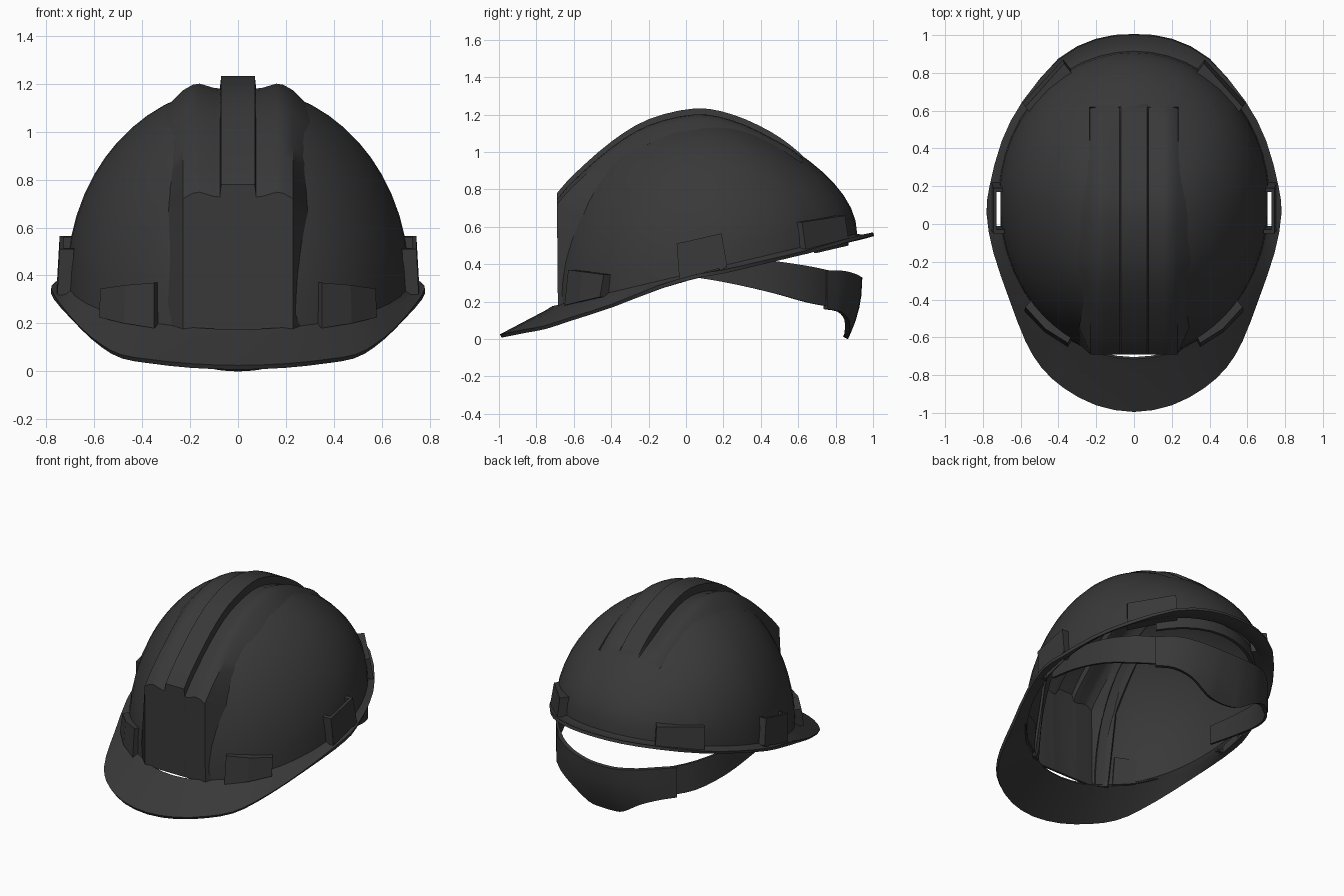
import bpy, bmesh, math
from mathutils import Vector as V

if "Cube" in bpy.data.objects:
    bpy.data.objects.remove(bpy.data.objects["Cube"])

dark = bpy.data.materials.new("dark_plastic")
dark.diffuse_color = (0.04, 0.04, 0.04, 1)
dark.use_nodes = True
dark.node_tree.nodes["Principled BSDF"].inputs["Base Color"].default_value = dark.diffuse_color


def make(name, verts, faces):
    me = bpy.data.meshes.new(name)
    me.from_pydata([tuple(v) for v in verts], [], faces)
    me.materials.append(dark)
    ob = bpy.data.objects.new(name, me)
    bpy.context.collection.objects.link(ob)
    return ob


def finish(ob, angle=35):
    bpy.ops.object.select_all(action='DESELECT')
    ob.select_set(True)
    bpy.context.view_layer.objects.active = ob
    bpy.ops.object.convert(target='MESH')
    bpy.ops.object.shade_smooth_by_angle(angle=math.radians(angle))


def solidify(ob, t, offset=-1):
    m = ob.modifiers.new("thickness", 'SOLIDIFY')
    m.thickness, m.offset = t, offset


def smooth(pts, n, closed=False):
    """Catmull-Rom resampling with n steps per span."""
    p = [V(q) for q in pts]
    p = [p[-1]] + p + p[:2] if closed else [2 * p[0] - p[1]] + p + [2 * p[-1] - p[-2]]
    out = []
    for a, b, c, d in zip(p, p[1:], p[2:], p[3:]):
        for k in range(n):
            t = k / n
            out.append(0.5 * (2 * b + (c - a) * t + (2 * a - 5 * b + 4 * c - d) * t * t
                              + (3 * b - a - 3 * c + d) * t ** 3))
    return out if closed else out + [p[-2]]


def sheet(name, rows, t, offset=-1):
    """Thin skin over a grid of points."""
    w = len(rows[0])
    faces = [(i * w + j, i * w + j + 1, (i + 1) * w + j + 1, (i + 1) * w + j)
             for i in range(len(rows) - 1) for j in range(w - 1)]
    ob = make(name, [v for r in rows for v in r], faces)
    solidify(ob, t, offset)
    finish(ob)
    return ob


def block(name, quad, depth):
    """Mirrored hexahedron: an outer quad pushed back by a vector."""
    q = [V(v) for v in quad]
    ob = make(name, q + [v + V(depth) for v in q],
              [(0, 1, 2, 3), (7, 6, 5, 4)] + [(i, i + 4, (i + 1) % 4 + 4, (i + 1) % 4) for i in range(4)])
    bm = bmesh.new()
    bm.from_mesh(ob.data)
    bmesh.ops.recalc_face_normals(bm, faces=bm.faces)
    bm.to_mesh(ob.data)
    bm.free()
    ob.modifiers.new("both_sides", 'MIRROR')
    finish(ob)
    return ob


def base_z(y):
    return 0.345 + 0.237 * y


# Shell: brim outline, fillet and dome lofted as rings
half = [(0, 1, .57), (.2, .975, .565), (.4, .87, .54), (.59, .65, .475), (.70, .44, .425), (.765, .2, .37),
        (.78, .05, .345), (.745, -.15, .285), (.66, -.4, .185), (.575, -.62, .115), (.49, -.76, .07),
        (.37, -.87, .05), (.2, -.96, .032), (0, -.995, .025)]
outline = smooth(half + [(-x, y, z) for x, y, z in half[-2:0:-1]], 2, True)
base = []
for o in outline:
    a = math.atan2(o.x / .78, (o.y - .03) / .97)
    c = math.cos(a)
    y = .135 + (.78 if c > 0 else .85) * c
    base.append(V((.715 * math.sin(a), y, base_z(y))))
fillet = []
for o, b in zip(outline, base):
    d = V((o.x - b.x, o.y - b.y, 0))
    f = b + d.normalized() * min(.04, d.length * .6)
    f.z = base_z(f.y) - .015
    fillet.append(f)
rings = [outline, fillet]
for k in range(15):
    phi = k / 14 * math.pi / 2
    c, s = max(0, math.cos(phi)), math.sin(phi)
    ring = []
    for b in base:
        t = (b.y - .05) / .86
        p = 1 + .55 * c * t if t > 0 else 1 + .15 * t
        ring.append(V((b.x * c, .05 + (b.y - .05) * c ** p, b.z + (1.19 - b.z) * s)))
    rings.append(ring)
n = len(outline)
shell = make("shell", [v for r in rings for v in r],
             [(r * n + k, (r + 1) * n + k, (r + 1) * n + (k + 1) % n, r * n + (k + 1) % n)
              for r in range(len(rings) - 1) for k in range(n)])

# Opening in the dome underneath the raised centre band
bm = bmesh.new()
bm.from_mesh(shell.data)
bmesh.ops.remove_doubles(bm, verts=bm.verts, dist=1e-4)
for co, no in (((.235, 0, 0), (1, 0, 0)), ((-.235, 0, 0), (1, 0, 0)), ((0, .62, 0), (0, 1, 0))):
    bmesh.ops.bisect_plane(bm, geom=bm.verts[:] + bm.edges[:] + bm.faces[:], plane_co=co, plane_no=no, dist=1e-4)
gone = []
for f in bm.faces:
    c = f.calc_center_median()
    if abs(c.x) < .235 and c.y < .62 and c.z > base_z(c.y) + .01:
        gone.append(f)
bmesh.ops.delete(bm, geom=gone, context='FACES')
bm.to_mesh(shell.data)
bm.free()
solidify(shell, .02)

# Accessory slots cut through the brim
cutter = block("slot_cutter", [(.737, -.025, .2), (.737, .18, .2), (.737, .18, .6), (.737, -.025, .6)], (-.03, 0, 0))
cutter.hide_render = True
m = shell.modifiers.new("slots", 'BOOLEAN')
m.object, m.operation = cutter, 'DIFFERENCE'
finish(shell, 40)
bpy.data.objects.remove(cutter)

# Centre band: ridge, grooves and flat front panel in one skin
path = smooth([(-.69, .78), (-.6, .88), (-.4, 1.055), (-.2, 1.175), (.05, 1.233),
               (.25, 1.2), (.45, 1.11), (.6, 1.005), (.70, .90)], 3)
section = [(.07, 0), (.076, .052), (.10, .05), (.16, .032), (.19, .037), (.23, .06)]


def mirrored(pts):
    return [V((-p[0], p[1], p[2])) for p in pts] + [V(p) for p in reversed(pts)]


rows = [mirrored([(.31, -.62, .17)] + [(x, -.685, .17) for x, d in reversed(section)])]
for p in path:
    y, z = p
    fade = min(1, max(.1, (.68 - y) / .2))
    shift = .16 * max(0, min(1, (-y - .2) / .49))
    row = [(.30, y + shift, z - .13)]
    for x, d in reversed(section):
        row.append((x, y, z - (d if x > .2 else max(d * fade, .06 * (x / .23) ** 2 * (1 - fade)))))
    rows.append(mirrored(row))
sheet("centre_band", rows, .015)

# Side pockets around the slots
block("side_pocket", [(.755, -.025, .32), (.755, .22, .39), (.745, .19, .565), (.745, -.05, .51)], (-.017, 0, 0))
block("side_pocket_front_wall", [(.755, -.01, .31), (.755, -.035, .31), (.745, -.05, .51), (.745, -.03, .515)],
      (-.06, 0, 0))
block("side_pocket_rear_wall", [(.755, .18, .36), (.755, .22, .39), (.745, .19, .565), (.745, .17, .56)],
      (-.06, 0, 0))

# Lamp and cable clips at the front and rear corners, each in two facets
block("front_clip_inner", [(.35, -.65, .18), (.475, -.57, .2), (.47, -.555, .36), (.35, -.63, .37)], (-.03, .06, 0))
block("front_clip_outer", [(.475, -.57, .2), (.58, -.46, .225), (.575, -.44, .345), (.47, -.555, .36)],
      (-.04, .05, 0))
block("rear_clip", [(.59, .64, .48), (.375, .87, .53), (.37, .85, .66), (.575, .62, .625)], (-.07, -.09, 0))

# Headband strap running from inside the shell out to the back
for s, side in ((1, "right"), (-1, "left")):
    strap = smooth([(.645, -.02, .34, .47), (.65, .2, .305, .45), (.62, .45, .25, .42),
                    (.53, .65, .195, .39), (.40, .79, .17, .36)], 3)
    sheet(side + "_strap", [[V((s * p[0], p[1], p[2])), V((s * p[0], p[1], p[3]))] for p in strap], .015, 0)

# Rear adjuster with a curved nape flap: x, y, top, bottom, inward curl
nape = [(.45, .745, .365, .16, 0), (.36, .83, .365, .145, .01), (.25, .89, .35, .10, .03),
        (.13, .92, .335, .025, .06), (.05, .928, .33, .008, .075)]
cols = smooth(nape + [(-a, b, c, d, e) for a, b, c, d, e in reversed(nape)], 3)
sheet("nape_adjuster", [[V((c[0], c[1] - c[4] * t ** 2.2, c[2] + (c[3] - c[2]) * t)) for t in (0, .3, .5, .7, .85, 1)]
                        for c in cols], .028, 0)

# Suspension hanger tucked inside the rear rim
arc = [math.radians(a) for a in range(-40, 41, 8)]
sheet("rear_hanger", [[V((.62 * math.sin(a), .14 + .72 * math.cos(a), z + .17 * (math.cos(a) - 1)))
                       for z in (.50, .57)] for a in arc], .02, 0)
